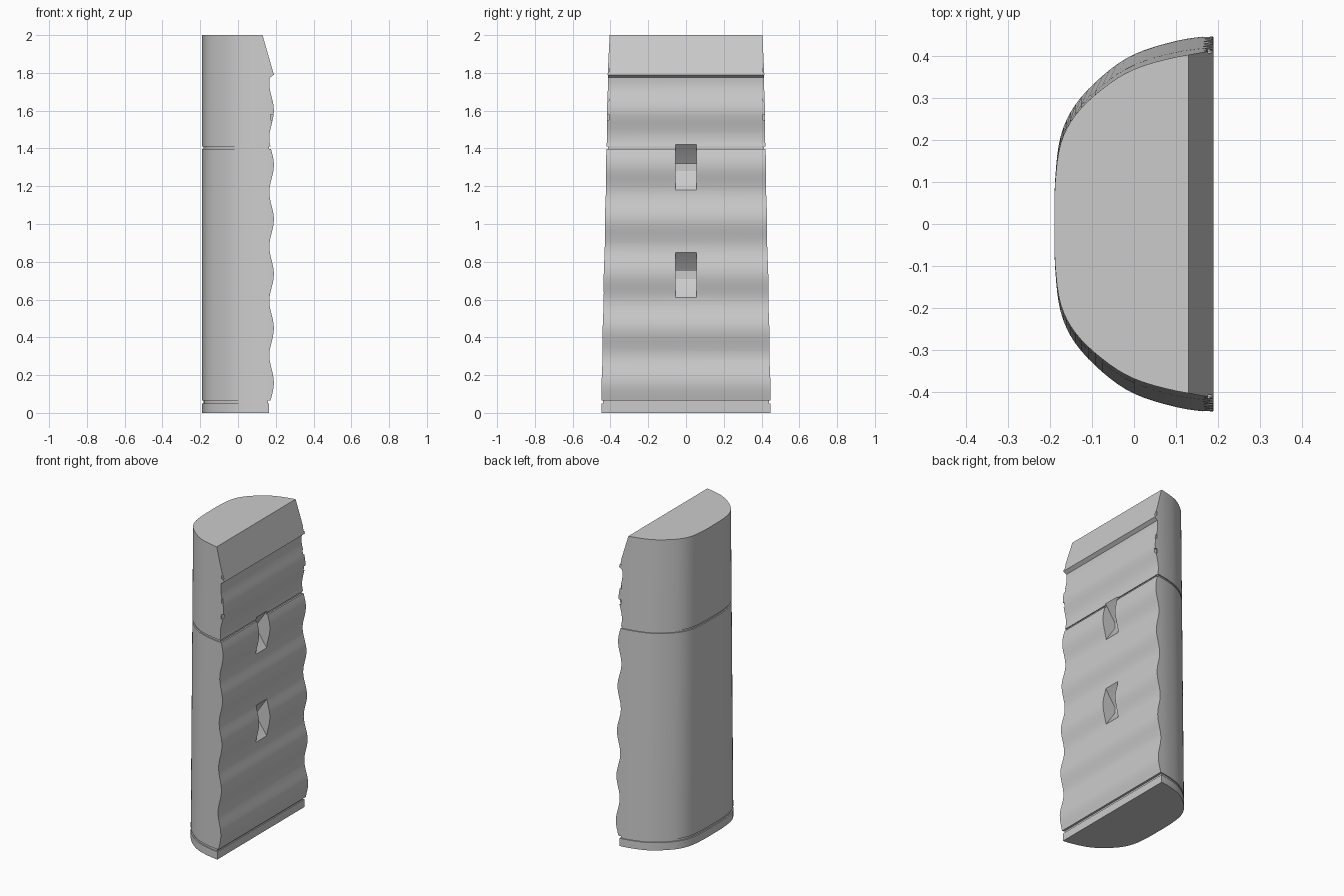
import bpy
import math
from mathutils import Vector

default_cube = bpy.data.objects.get("Cube")
if default_cube:
    bpy.data.objects.remove(default_cube, do_unlink=True)

grey = bpy.data.materials.new("plain_grey")
grey.use_nodes = True
grey.diffuse_color = (0.6, 0.6, 0.6, 1)
grey.node_tree.nodes["Principled BSDF"].inputs["Base Color"].default_value = (0.6, 0.6, 0.6, 1)

BOTTOM_GROOVE, LID_GROOVE = (0.05, 0.065), (1.397, 1.41)
GROOVE_DEPTH = 0.007


def loft(name, rings):
    """Closed solid through rings with equal point counts."""
    n = len(rings[0])
    verts = [p for ring in rings for p in ring]
    faces = [(r * n + i, r * n + (i + 1) % n, (r + 1) * n + (i + 1) % n, (r + 1) * n + i)
             for r in range(len(rings) - 1) for i in range(n)]
    faces += [tuple(reversed(range(n))), tuple(range(len(verts) - n, len(verts)))]
    mesh = bpy.data.meshes.new(name)
    mesh.from_pydata(verts, [], faces)
    mesh.materials.append(grey)
    obj = bpy.data.objects.new(name, mesh)
    bpy.context.collection.objects.link(obj)
    return obj


def slab(name, profile, half_width, y=0):
    """Profile in x and z, extruded along y."""
    return loft(name, [[(x, y + s * half_width, z) for x, z in profile] for s in (1, -1)])


def combine(target, other, operation):
    mod = target.modifiers.new("cut", "BOOLEAN")
    mod.object, mod.operation, mod.solver = other, operation, "EXACT"
    bpy.context.view_layer.objects.active = target
    bpy.ops.object.modifier_apply(modifier=mod.name)
    bpy.data.objects.remove(other, do_unlink=True)


def smooth_path(points, steps):
    """Catmull-Rom curve through the inner points."""
    path = []
    for a, b, c, d in zip(points, points[1:], points[2:], points[3:]):
        for i in range(steps):
            t = i / steps
            path.append(0.5 * (2 * b + (c - a) * t + (2 * a - 5 * b + 4 * c - d) * t ** 2
                               + (3 * b - a - 3 * c + d) * t ** 3))
    return path + [points[-2]]


# Rounded plan of the body, mirrored across y
half = [(0.28, 0.457), (0.19, 0.45), (0.1, 0.437), (0, 0.405), (-0.075, 0.354),
        (-0.14, 0.285), (-0.175, 0.21), (-0.188, 0.11), (-0.19, 0)]
control = [Vector(p) for p in half] + [Vector((x, -y)) for x, y in reversed(half[:-1])]
plan = smooth_path(control, 4)
plan = [Vector((0.25, 0.454))] + plan + [Vector((0.25, -0.454))]


def ring(z, inset):
    taper = (1 - 0.044 * z) * (1 - inset / 0.45)
    return [(0.19 + (p.x - 0.19) * (1 - inset / 0.38), p.y * taper, z) for p in plan]


# Tapered shell with two grooves round it
levels = [(0, 0)]
for low, high in (BOTTOM_GROOVE, LID_GROOVE):
    levels += [(low, 0), (low, GROOVE_DEPTH), (high, GROOVE_DEPTH), (high, 0)]
levels.append((2, 0))
body = loft("ribbed_body", [ring(z, inset) for z, inset in levels])


# Wavy face with plinth, lid groove, ledge and sloped top
def wave(z):
    return 0.178 + 0.012 * math.cos(math.tau * (z - 0.16) / 0.288)


def wave_points(start, end):
    count = round((end - start) / 0.024)
    heights = [start + (end - start) * i / count for i in range(count + 1)]
    return [(wave(z), z) for z in heights]


profile = [(-0.3, -0.1), (0.165, -0.1), (0.165, BOTTOM_GROOVE[0])]
profile += [(0.158, z) for z in BOTTOM_GROOVE]
profile += wave_points(BOTTOM_GROOVE[1], LID_GROOVE[0])
profile += [(0.165, z) for z in LID_GROOVE]
profile += wave_points(LID_GROOVE[1], 1.775)
profile += [(0.19, 1.79), (0.13, 2.0), (0.13, 2.1), (-0.3, 2.1)]
combine(body, slab("wavy_slab", profile, 0.6), "INTERSECT")

# Two finger pockets
for top in (1.42, 0.85):
    pocket = [(0.25, top + 0.07), (wave(top), top), (0.1, top - 0.1), (0.1, top - 0.14),
              (wave(top - 0.24), top - 0.24), (0.25, top - 0.3)]
    combine(body, slab("pocket_cutter", pocket, 0.055), "DIFFERENCE")

# Small nicks along the upper corners
for side in (1, -1):
    for z in (1.565, 1.665, 1.82):
        nick = [(0.172, z - 0.015), (0.25, z - 0.015), (0.25, z + 0.015), (0.172, z + 0.015)]
        combine(body, slab("nick_cutter", nick, 0.012, side * 0.42), "DIFFERENCE")

bpy.ops.object.select_all(action="DESELECT")
body.select_set(True)
bpy.context.view_layer.objects.active = body
bpy.ops.object.shade_smooth_by_angle(angle=math.radians(24))
